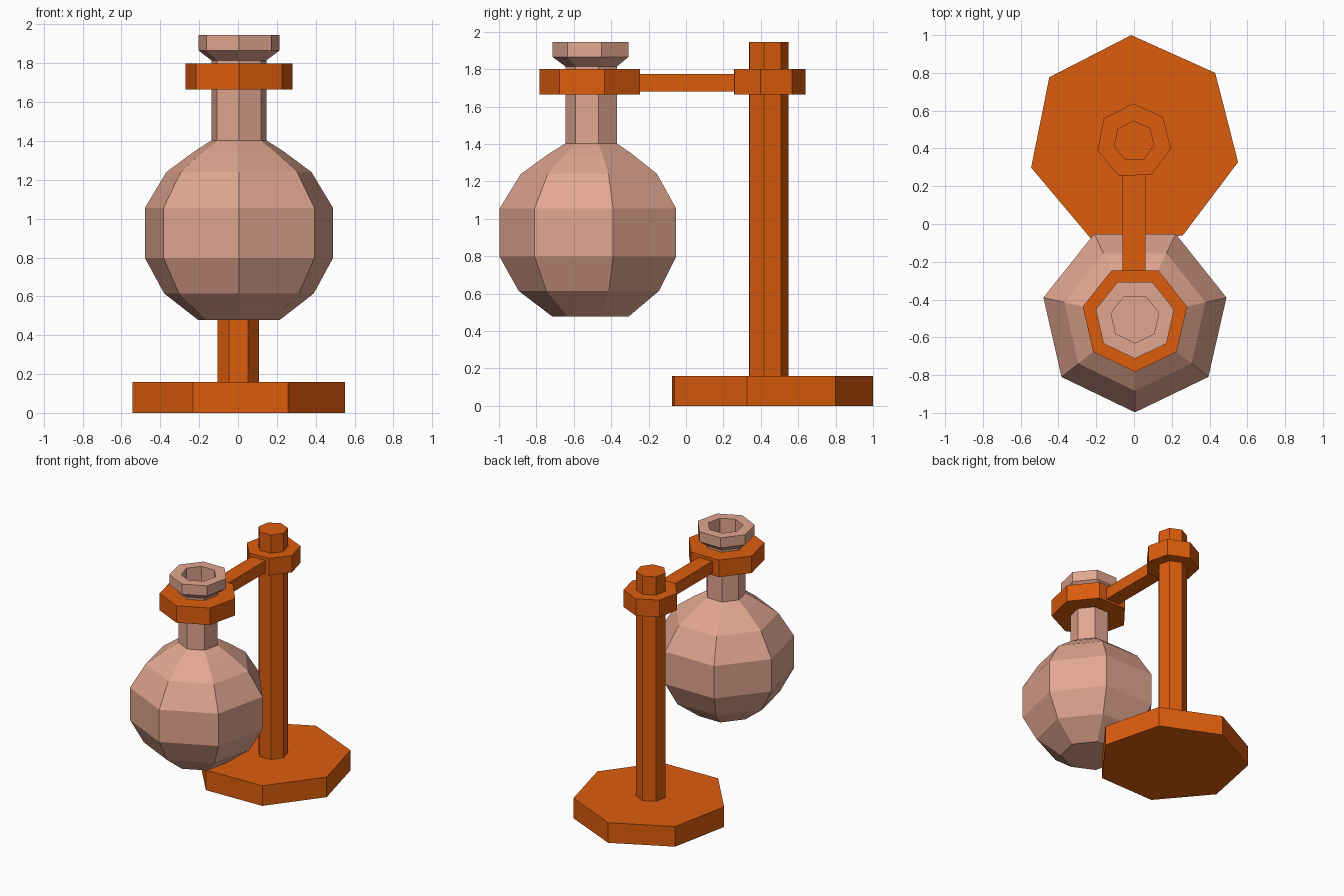
import bpy, bmesh, math

if "Cube" in bpy.data.objects:
    bpy.data.objects.remove(bpy.data.objects["Cube"])

SIDES = 7


def material(name, color):
    m = bpy.data.materials.new(name)
    m.diffuse_color = (*color, 1)
    m.use_nodes = True
    m.node_tree.nodes["Principled BSDF"].inputs["Base Color"].default_value = m.diffuse_color
    return m


orange = material("orange stand", (0.72, 0.108, 0.004))
pink = material("dusty pink flask", (0.75, 0.38, 0.28))


def finish(bm, name, mat):
    bmesh.ops.recalc_face_normals(bm, faces=bm.faces)
    me = bpy.data.meshes.new(name)
    bm.to_mesh(me)
    bm.free()
    me.materials.append(mat)
    ob = bpy.data.objects.new(name, me)
    bpy.context.collection.objects.link(ob)
    return ob


def lathe(name, mat, centre, profile, start, closed=False):
    """Turn (radius, z) points into a seven-sided solid."""
    bm = bmesh.new()
    rings = []
    for r, z in profile:
        ring = []
        for i in range(SIDES):
            a = math.radians(start) + math.tau * i / SIDES
            ring.append(bm.verts.new((centre[0] + r * math.cos(a),
                                      centre[1] + r * math.sin(a), z)))
        rings.append(ring)
    pairs = list(zip(rings, rings[1:]))
    if closed:
        pairs.append((rings[-1], rings[0]))
    for lo, hi in pairs:
        for i in range(SIDES):
            j = (i + 1) % SIDES
            bm.faces.new((lo[i], lo[j], hi[j], hi[i]))
    if not closed:
        bm.faces.new(rings[0])
        bm.faces.new(rings[-1])
    return finish(bm, name, mat)


# Stand: base, post and the collar around the post
post_xy = (0, 0.438)
for name, r, z0, z1 in (("base", 0.562, 0, 0.16),
                        ("post", 0.11, 0.15, 1.945),
                        ("post_collar", 0.2, 1.665, 1.8)):
    lathe(name, orange, post_xy, [(r, z0), (r, z1)], 91.5)

# Clamp ring around the flask neck
flask_xy = (0.005, -0.5)
lathe("clamp_ring", orange, flask_xy,
      [(0.283, 1.665), (0.283, 1.8), (0.147, 1.8), (0.147, 1.665)], -90, closed=True)

# Arm joining collar and ring
bm = bmesh.new()
bmesh.ops.create_cube(bm, size=1)
for v in bm.verts:
    v.co = (v.co.x * 0.12, 0.01 + v.co.y * 0.54, 1.728 + v.co.z * 0.095)
finish(bm, "arm", orange)

# Flask: round body, neck, flared lip and open bore
lathe("flask", pink, flask_xy,
      [(0.215, 0.478), (0.395, 0.615), (0.497, 0.798), (0.497, 1.055),
       (0.383, 1.24), (0.235, 1.347), (0.145, 1.403), (0.145, 1.815),
       (0.213, 1.865), (0.213, 1.945), (0.13, 1.945), (0.13, 0.52)], -90)
